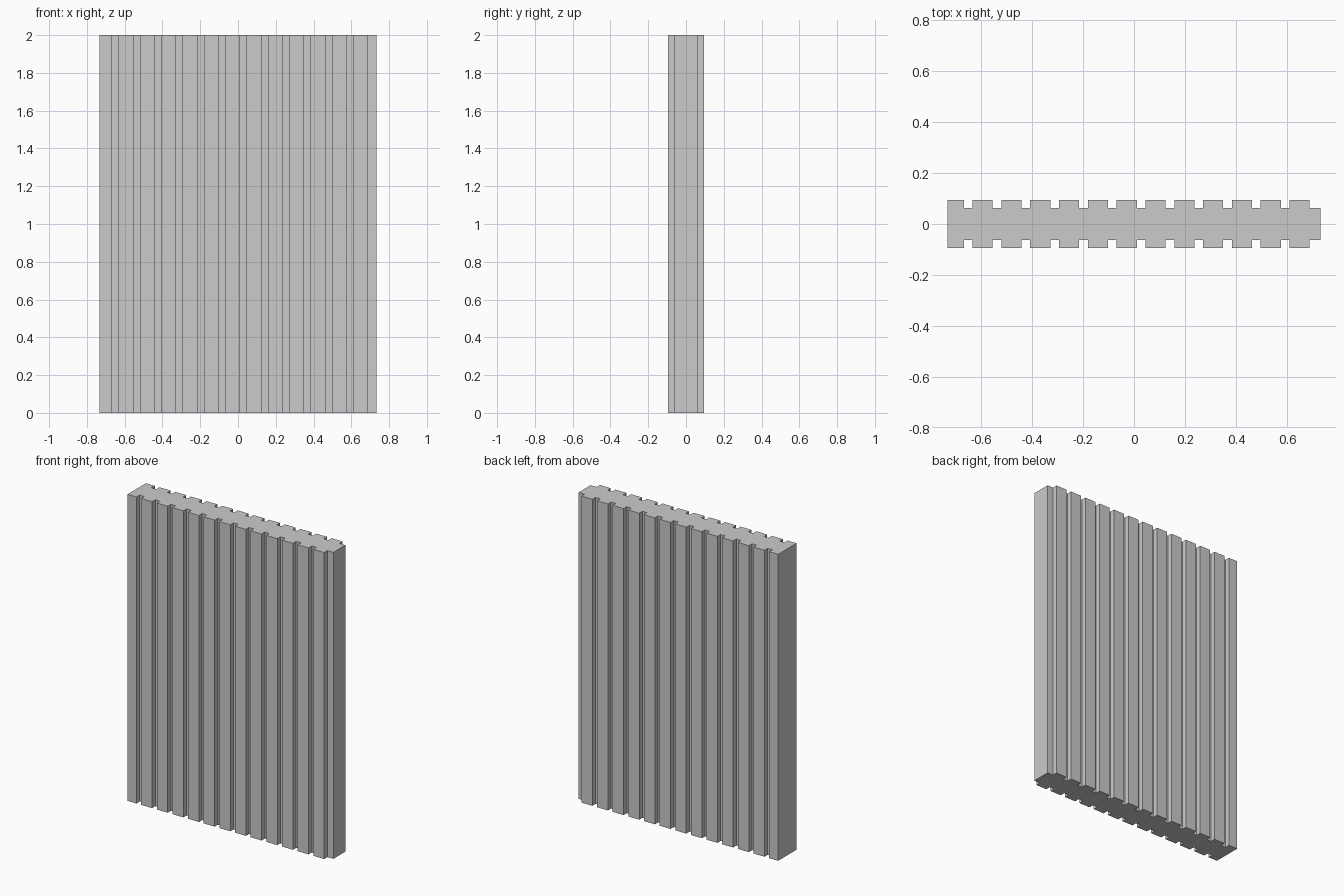
import bpy, bmesh

if "Cube" in bpy.data.objects:
    bpy.data.objects.remove(bpy.data.objects["Cube"])

HEIGHT = 2.0
HALF_LEN = 0.732
RIDGE_Y, CORE_Y = 0.095, 0.062
PITCH, FIRST_END, GROOVE = 0.113, -0.667, 0.034
RIDGES = 13

# Half profile along x: raised ribs separated by grooves, thin tongue at +x end
side = [(-HALF_LEN, RIDGE_Y)]
for i in range(RIDGES):
    end = FIRST_END + i * PITCH
    side += [(end, RIDGE_Y), (end, CORE_Y)]
    if i < RIDGES - 1:
        side += [(end + GROOVE, CORE_Y), (end + GROOVE, RIDGE_Y)]
side.append((HALF_LEN, CORE_Y))

# Mirror to the front face and close the outline (counter-clockwise)
outline = [(x, -y) for x, y in side] + list(reversed(side))

# Extrude the outline upward into one closed panel
bm = bmesh.new()
base = bm.faces.new([bm.verts.new((x, y, 0)) for x, y in outline])
ext = bmesh.ops.extrude_face_region(bm, geom=[base], use_keep_orig=True)
top = [v for v in ext["geom"] if isinstance(v, bmesh.types.BMVert)]
bmesh.ops.translate(bm, verts=top, vec=(0, 0, HEIGHT))
bmesh.ops.recalc_face_normals(bm, faces=bm.faces)

mesh = bpy.data.meshes.new("ribbed_panel")
bm.to_mesh(mesh)
bm.free()
panel = bpy.data.objects.new("ribbed_panel", mesh)
bpy.context.collection.objects.link(panel)
